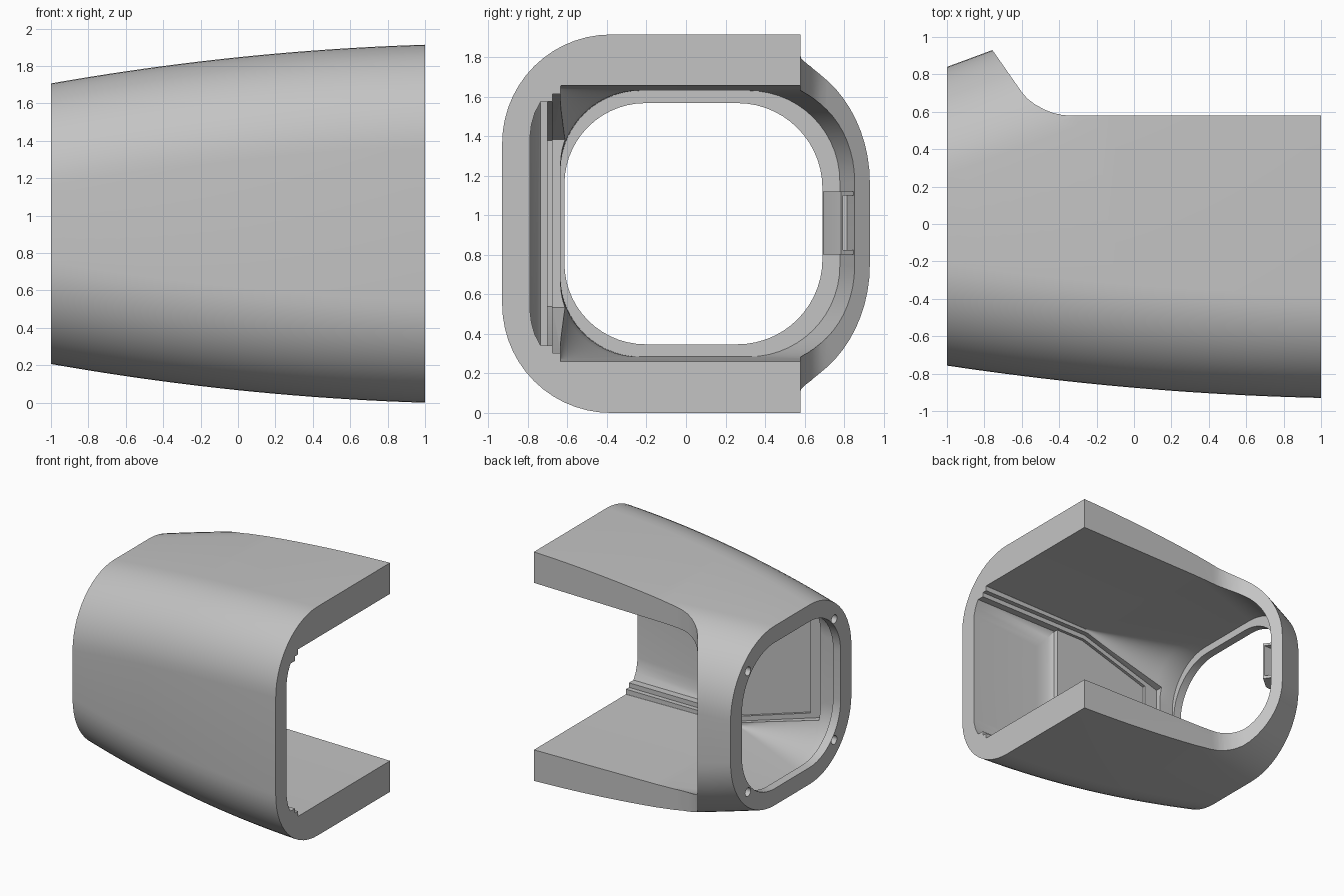
import bpy, bmesh, math
from mathutils import Vector

if "Cube" in bpy.data.objects:
    bpy.data.objects.remove(bpy.data.objects["Cube"], do_unlink=True)

MID = 0.957  # height of the lengthwise axis

grey = bpy.data.materials.new("plain_grey")
grey.use_nodes = True
grey.diffuse_color = (0.55, 0.55, 0.55, 1)
grey.node_tree.nodes["Principled BSDF"].inputs["Base Color"].default_value = grey.diffuse_color


def loft(name, rings):
    """Closed solid skinned through rings of equal point count."""
    bm = bmesh.new()
    loops = [[bm.verts.new(p) for p in ring] for ring in rings]
    n = len(loops[0])
    for a, b in zip(loops, loops[1:]):
        for i in range(n):
            j = (i + 1) % n
            bm.faces.new((a[i], a[j], b[j], b[i]))
    bm.faces.new(loops[0])
    bm.faces.new(loops[-1])
    bmesh.ops.recalc_face_normals(bm, faces=bm.faces[:])
    mesh = bpy.data.meshes.new(name)
    bm.to_mesh(mesh)
    bm.free()
    mesh.materials.append(grey)
    ob = bpy.data.objects.new(name, mesh)
    bpy.context.collection.objects.link(ob)
    return ob


def section(x, front, back, half, r_front, r_back, n=14):
    """Rounded rectangle across the x axis with separate front and back radii."""
    corners = [(back - r_back, 1, r_back, 0), (front + r_front, 1, r_front, 90),
               (front + r_front, -1, r_front, 180), (back - r_back, -1, r_back, 270)]
    ring = []
    for cy, side, r, start in corners:
        for k in range(n + 1):
            a = math.radians(start + 90 * k / n)
            ring.append((x, cy + r * math.cos(a), MID + side * (half - r) + r * math.sin(a)))
    return ring


def plan_prism(name, pts, z0, z1):
    return loft(name, [[(x, y, z) for x, y in pts] for z in (z0, z1)])


def wall_prism(name, pts, y0, y1):
    """Mirrored-in-height panel cut running in from the cavity to the front wall."""
    full = pts + [(x, -h) for x, h in reversed(pts)]
    return loft(name, [[(x, y, MID + h) for x, h in full] for y in (y0, y1)])


def combine(target, other, operation="DIFFERENCE"):
    mod = target.modifiers.new(other.name, "BOOLEAN")
    mod.operation, mod.object, mod.solver = operation, other, "EXACT"
    other.hide_render = True
    bpy.context.view_layer.objects.active = target
    bpy.ops.object.modifier_apply(modifier=mod.name)
    bpy.data.objects.remove(other, do_unlink=True)


def steps(a, b, n):
    return [a + (b - a) * i / n for i in range(n + 1)]


# Tapered outer housing
housing = loft("housing_shell", [
    section(x, -(0.8755 + 0.0865 * x - 0.032 * x * x), 0.84 + 0.37 * (x + 1),
            0.89 + 0.1035 * x - 0.0365 * x * x, 0.55, 0.58)
    for x in steps(-1, 1, 20)])

# Main cavity: square corners at the open end, rounded towards the collar
def cavity_ring(x):
    t = min(max((-0.05 - x) / 0.8, 0), 1)
    return section(x, -0.635, 0.755 + 0.33 * (x + 1), 0.685 + 0.013 * x,
                   0.004 + 0.4 * t, 0.46)

combine(housing, loft("cavity", [cavity_ring(x) for x in steps(-0.93, 1.05, 22)]))

# Collar opening
combine(housing, loft("collar_opening", [
    section(x, -0.615, 0.69, 0.61, 0.41, 0.43) for x in (-1.1, -0.85)]))

# Stepped ledges on the inside of the front wall
combine(housing, wall_prism("outer_ledge", [(1.1, 0.655), (-0.05, 0.655), (-0.8, 0.425)],
                            -0.675, -0.5))
combine(housing, wall_prism("inner_ledge", [(1.1, 0.615), (-0.05, 0.615), (-0.68, 0.42)],
                            -0.7, -0.52))

# Deep pocket with sloped sides near the open end
pocket = []
for y, h, x in ((-0.55, 0.617, 0.19), (-0.735, 0.617, 0.21), (-0.765, 0.56, 0.25),
                (-0.782, 0.5, 0.3), (-0.788, 0.45, 0.35)):
    pocket.append([(1.12, y, MID + h), (x, y, MID + h), (x, y, MID - h), (1.12, y, MID - h)])
combine(housing, loft("deep_pocket", pocket))

# Large rear cutaway with a curved inner corner
arc = [(-0.33, 0.58), (-0.38, 0.582), (-0.43, 0.593), (-0.48, 0.612),
       (-0.53, 0.64), (-0.57, 0.67), (-0.6, 0.705)]
cut = [(1.2, 0.58)] + arc + [(-0.757, 0.93), (-1.1, 1.432), (-1.1, 2), (1.2, 2)]
combine(housing, plan_prism("rear_cutaway", cut, -0.5, 2.5))

# Four blind screw holes in the collar face
for y in (-0.53, 0.61):
    for side in (-1, 1):
        ring = [Vector((0, math.cos(a), math.sin(a))) * 0.036
                for a in steps(0, math.tau * 23 / 24, 23)]
        at = Vector((0, y, MID + side * 0.505))
        combine(housing, loft("screw_hole", [[at + p + Vector((x, 0, 0)) for p in ring]
                                             for x in (-1.1, -0.94)]))

# Slotted catch on the rear wall
catch = plan_prism("rear_catch", [(-0.96, 0.692), (-0.8, 0.692), (-0.78, 0.7), (-0.68, 0.785),
                                  (-0.735, 0.865), (-0.8, 0.87), (-0.96, 0.79)], 0.8, 1.12)
combine(catch, plan_prism("catch_slot", [(-0.82, 0.793), (-0.6, 0.793),
                                         (-0.6, 0.85), (-0.82, 0.85)], 0.825, 1.1))

for ob in (housing, catch):
    bpy.ops.object.select_all(action="DESELECT")
    ob.select_set(True)
    bpy.context.view_layer.objects.active = ob
    bpy.ops.object.shade_smooth_by_angle(angle=math.radians(25))
